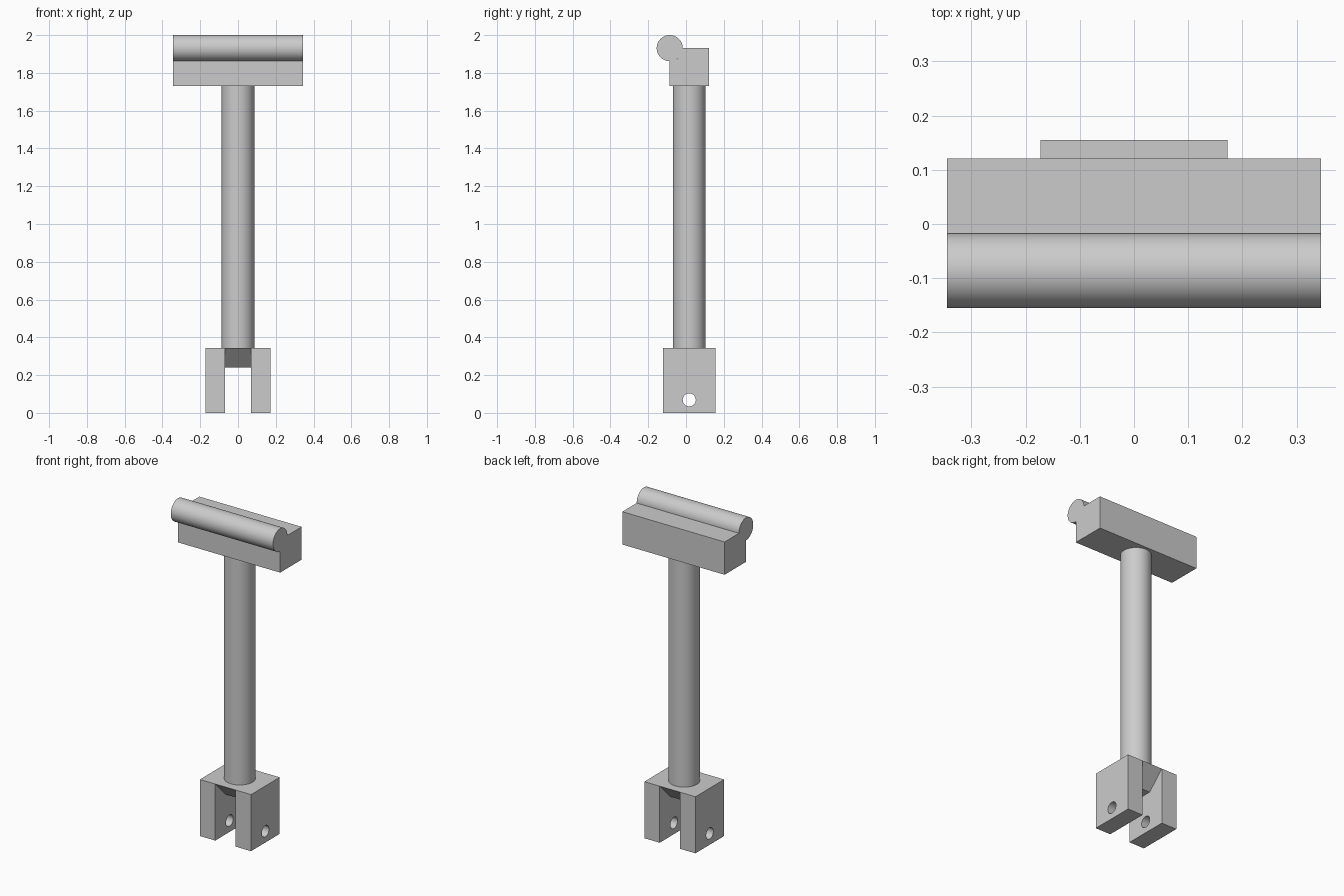
import bpy, bmesh, math

if "Cube" in bpy.data.objects:
    bpy.data.objects.remove(bpy.data.objects["Cube"])

U = 2 / 58            # design module
YC = U / 2            # shaft axis depth

grey = bpy.data.materials.new("plain grey")
grey.use_nodes = True
colour = (0.6, 0.6, 0.6, 1)
grey.diffuse_color = colour
grey.node_tree.nodes["Principled BSDF"].inputs["Base Color"].default_value = colour


def extrude_x(name, profile, x0, x1):
    """Prism along x from a (y, z) profile given in modules."""
    bm = bmesh.new()
    face = bm.faces.new([bm.verts.new((x0 * U, y * U + YC, z * U)) for y, z in profile])
    ext = bmesh.ops.extrude_face_region(bm, geom=[face])
    moved = [v for v in ext["geom"] if isinstance(v, bmesh.types.BMVert)]
    bmesh.ops.translate(bm, verts=moved, vec=((x1 - x0) * U, 0, 0))
    bmesh.ops.recalc_face_normals(bm, faces=bm.faces)
    mesh = bpy.data.meshes.new(name)
    bm.to_mesh(mesh)
    bm.free()
    ob = bpy.data.objects.new(name, mesh)
    bpy.context.collection.objects.link(ob)
    mesh.materials.append(grey)
    return ob


def circle(cy, cz, r, n=64, start=0.0, sweep=math.tau):
    return [(cy + r * math.cos(start + sweep * i / n),
             cz + r * math.sin(start + sweep * i / n)) for i in range(n)]


def smooth(ob):
    bpy.ops.object.select_all(action='DESELECT')
    ob.select_set(True)
    bpy.context.view_layer.objects.active = ob
    bpy.ops.object.shade_smooth_by_angle(angle=math.radians(30))


def cut(ob, cutter):
    mod = ob.modifiers.new("cut", 'BOOLEAN')
    mod.operation = 'DIFFERENCE'
    mod.solver = 'EXACT'
    mod.object = cutter
    cutter.hide_render = True
    bpy.context.view_layer.objects.active = ob
    bpy.ops.object.modifier_apply(modifier=mod.name)
    bpy.data.objects.remove(cutter)


# Fork: two drilled prongs joined by a bridge with bevelled underside
for name, side in (("left_prong", 1), ("right_prong", -1)):
    prong = extrude_x(name, [(-4, 0), (4, 0), (4, 10), (-4, 10)], 2 * side, 5 * side)
    cut(prong, extrude_x("pin_hole_cutter", circle(0, 2, 1), -6, 6))
    smooth(prong)
extrude_x("fork_bridge", [(-4, 10), (-1, 7), (1, 7), (4, 10)], -2, 2)

# Shaft
bpy.ops.mesh.primitive_cylinder_add(vertices=64, radius=2.5 * U, depth=40.5 * U,
                                    location=(0, YC, 29.95 * U))
shaft = bpy.context.object
shaft.name = "shaft"
shaft.data.materials.append(grey)
smooth(shaft)

# Head block, notched to seat the roller bar
arc = circle(-3, 56, 2, 24, 0, -math.pi / 2) + [(-3, 54)]
extrude_x("head_block", [(-3, 50.2), (3, 50.2), (3, 56)] + arc, -10, 10)

# Round bar along the front top edge of the head
smooth(extrude_x("round_bar", circle(-3, 56, 2), -10, 10))
